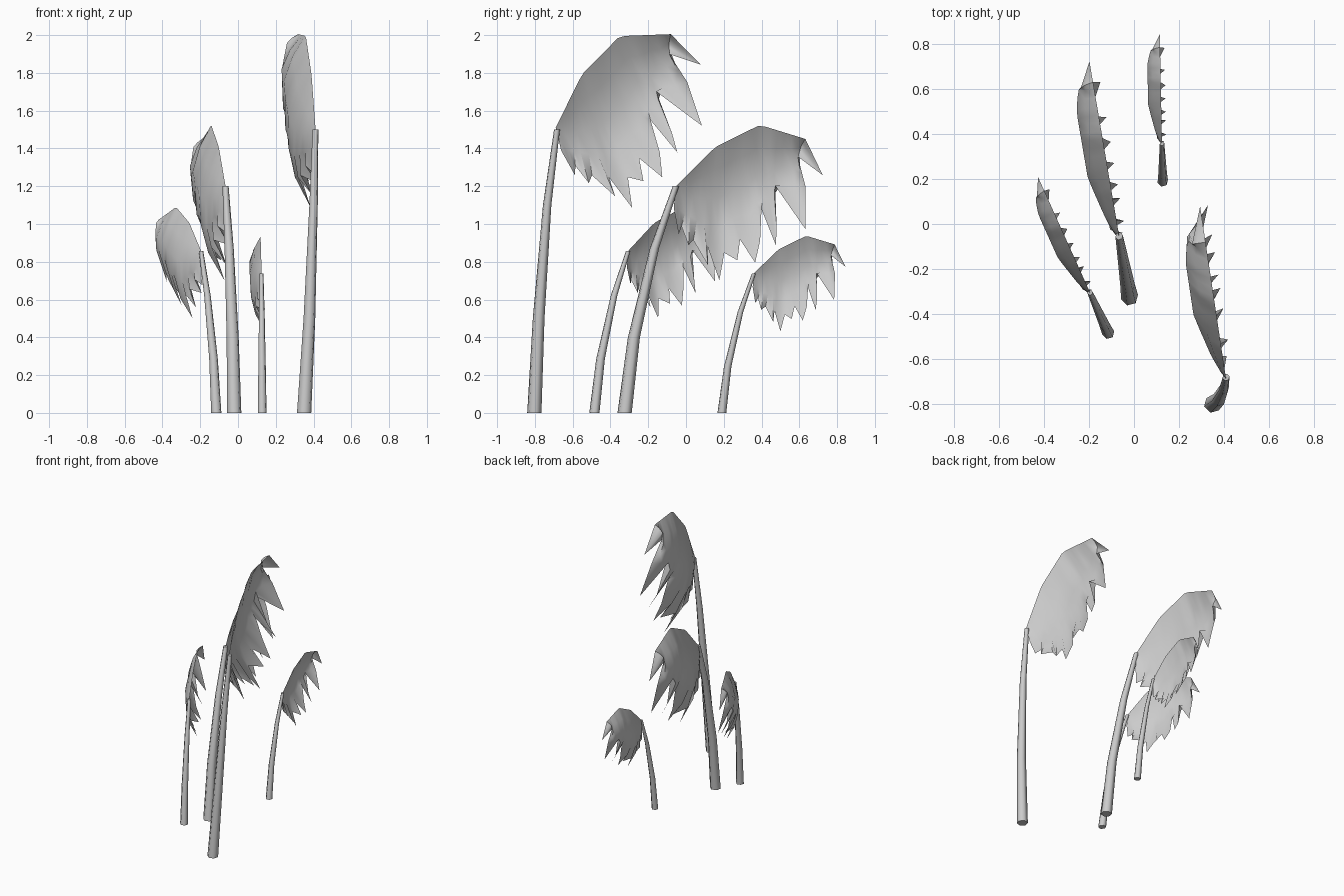
import bpy
import bmesh
import math
from mathutils import Vector

if "Cube" in bpy.data.objects:
    bpy.data.objects.remove(bpy.data.objects["Cube"], do_unlink=True)

grey = bpy.data.materials.new("pale_grey")
grey.use_nodes = True
COLOUR = (0.6, 0.6, 0.6, 1)
grey.diffuse_color = COLOUR
grey.node_tree.nodes["Principled BSDF"].inputs["Base Color"].default_value = COLOUR

# Frond outline in its own plane: arched spine, and ragged lower edge.
# Each ragged edge entry is (along, up, kind) with kind n = notch, t = tooth, s = shoulder
SPINE = [(0, 0), (.14, .28), (.34, .48), (.61, .49)]
TIP = (.77, .33)
EDGE = [(0, 0, "s"), (.03, -.12, "s"), (.10, -.25, "t"), (.11, -.20, "n"),
        (.17, -.29, "t"), (.20, -.25, "n"), (.31, -.36, "t"), (.29, -.26, "n"),
        (.40, -.42, "t"), (.39, -.26, "n"), (.46, -.28, "t"), (.45, -.16, "n"),
        (.56, -.26, "t"), (.555, -.13, "s"), (.51, .04, "n"), (.64, -.13, "t"),
        (.62, -.03, "s"), (.54, .19, "n"), (.77, .01, "t"), (.70, .24, "s"),
        (.61, .385, "n")]
OFFSET = {"n": -.05, "t": .035, "s": -.02}
# Cupping of the inner rows: (share of the way down, sideways bulge)
ROWS = [(.2, -.06), (.45, -.1), (.7, -.09)]


def on_polyline(points, f):
    x = f * (len(points) - 1)
    i = min(int(x), len(points) - 2)
    return Vector(points[i]).lerp(Vector(points[i + 1]), x - i)


def finish(name, bm, angle):
    mesh = bpy.data.meshes.new(name)
    bm.to_mesh(mesh)
    bm.free()
    mesh.materials.append(grey)
    ob = bpy.data.objects.new(name, mesh)
    bpy.context.collection.objects.link(ob)
    bpy.ops.object.select_all(action="DESELECT")
    ob.select_set(True)
    bpy.context.view_layer.objects.active = ob
    bpy.ops.object.shade_smooth_by_angle(angle=math.radians(angle))


def frond(name, base, slope, tilt, size):
    """Cupped one-sided leaf; slope is sideways drift per unit of depth."""
    ahead = Vector((slope, 1, 0)).normalized()
    side = Vector((ahead.y, -ahead.x, 0))
    c, s = math.cos(tilt), math.sin(tilt)

    def place(p, off):
        u, w = p.x * c - p.y * s, p.x * s + p.y * c
        return Vector(base) + size * (ahead * u + side * off + Vector((0, 0, w)))

    bm = bmesh.new()
    last = len(EDGE) - 1
    low = [Vector(e[:2]) for e in EDGE]
    columns = []
    for i, entry in enumerate(EDGE):
        top = on_polyline(SPINE, i / last)
        # Inner rows follow a smoothed lower edge
        soft = (low[max(i - 1, 0)] + low[i] * 2 + low[min(i + 1, last)]) / 4
        if i == last:
            soft = low[i]
        fade = min(1, i / 9) ** .8 * min(1, .6 + (last - i) / 8)
        column = [place(top, 0)]
        column += [place(top.lerp(soft, t), bulge * fade) for t, bulge in ROWS]
        column.append(place(low[i], OFFSET[entry[2]] * min(1, i / 4)))
        columns.append([bm.verts.new(p) for p in column])
    for a, b in zip(columns, columns[1:]):
        for j in range(len(a) - 1):
            bm.faces.new((a[j], a[j + 1], b[j + 1], b[j]))
    # Pointed end of the leaf
    end = bm.verts.new(place(Vector(TIP), 0))
    for a, b in zip(columns[-1], columns[-1][1:]):
        bm.faces.new((a, b, end))
    bmesh.ops.remove_doubles(bm, verts=bm.verts, dist=.0005)
    finish(name, bm, 60)


def stem(name, path, radii, sides=6):
    """Tapered bent stalk with a flat foot."""
    bm = bmesh.new()
    rings = []
    for p, r in zip(path, radii):
        ring = []
        for k in range(sides):
            a = math.tau * (k + .25) / sides
            ring.append(bm.verts.new(Vector(p) + Vector((math.cos(a), math.sin(a), 0)) * r))
        rings.append(ring)
    for a, b in zip(rings, rings[1:]):
        for k in range(sides):
            n = (k + 1) % sides
            bm.faces.new((a[k], a[n], b[n], b[k]))
    bm.faces.new(rings[0][::-1])
    bm.faces.new(rings[-1])
    finish(name, bm, 65)


# Tall plant, standing more upright
stem("tall_stem", [(.35, -.803, 0), (.378, -.78, .5), (.40, -.735, 1.1), (.41, -.683, 1.5)],
     (.039, .032, .023, .016))
frond("tall_frond", (.41, -.69, 1.51), -.15, 0, 1.01)

# Three arching plants share one bend, scaled and turned
BEND = [(0, 0), (.05, .4), (.16, .87), (.275, 1.2)]
RADII = (.039, .033, .025, .017)
ARCHING = [("middle", (-.02, -.325), -.17, 1.0),
           ("low", (-.115, -.485), -.45, .715),
           ("small", (.128, .19), -.02, .615)]
for label, (x, y), slope, size in ARCHING:
    ahead = Vector((slope, 1, 0)).normalized()
    path = [Vector((x, y, 0)) + size * (ahead * u + Vector((0, 0, w))) for u, w in BEND]
    stem(label + "_stem", path, [r * size for r in RADII])
    frond(label + "_frond", path[-1], slope, math.radians(-19), size * .945)
